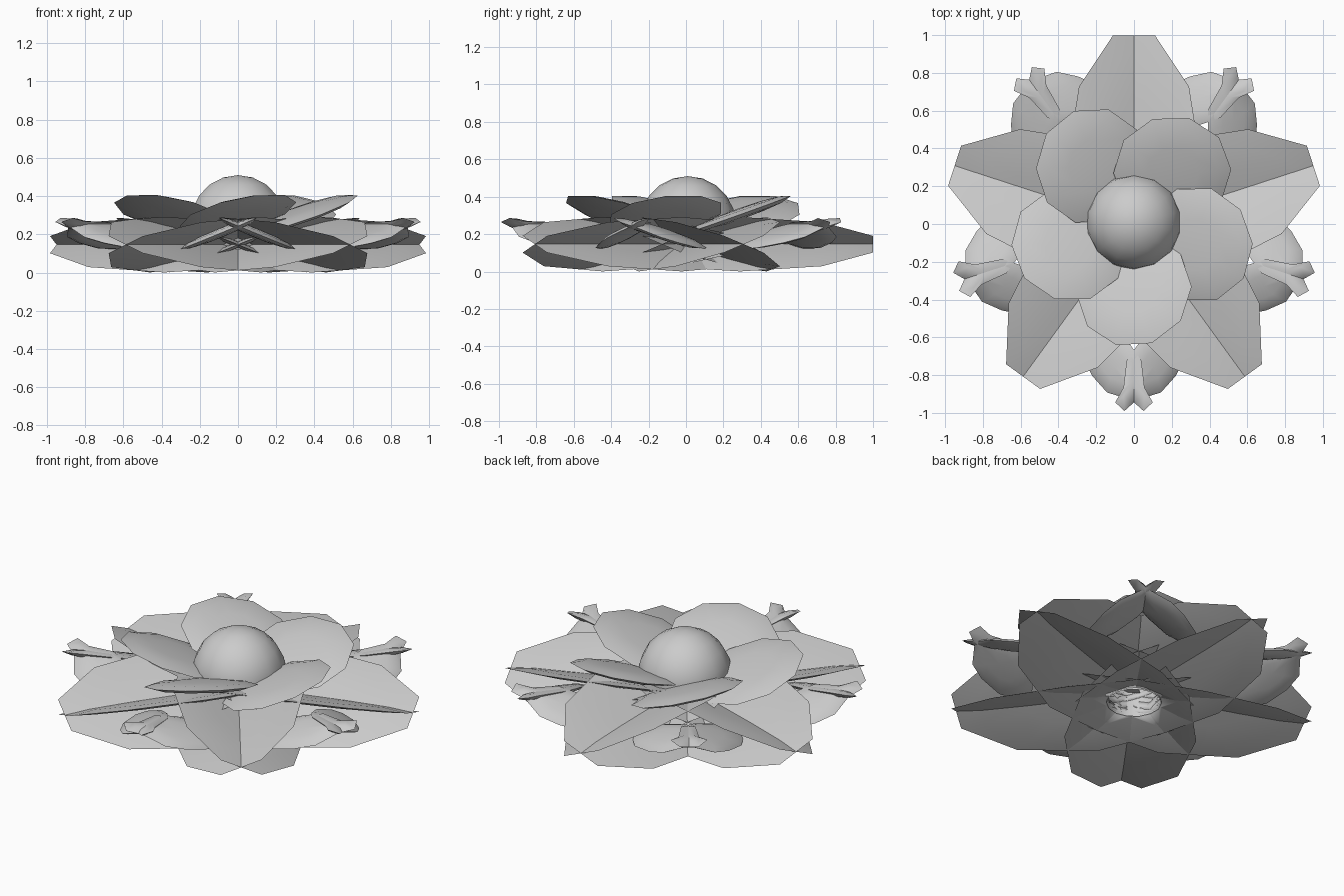
import bpy, bmesh
from math import sin, cos, radians, sqrt
from mathutils import Matrix, Vector

cube = bpy.data.objects.get("Cube")
if cube:
    bpy.data.objects.remove(cube)

grey = bpy.data.materials.new("pale_grey")
grey.use_nodes = True
COLOUR = (0.6, 0.6, 0.6, 1)
grey.diffuse_color = COLOUR
grey.node_tree.nodes["Principled BSDF"].inputs["Base Color"].default_value = COLOUR


def finish(name, bm, matrix):
    """Turn a bmesh into a smooth-shaded object in the shared material."""
    bm.transform(matrix)
    bmesh.ops.recalc_face_normals(bm, faces=bm.faces)
    for face in bm.faces:
        face.smooth = True
    mesh = bpy.data.meshes.new(name)
    bm.to_mesh(mesh)
    bm.free()
    mesh.materials.append(grey)
    obj = bpy.data.objects.new(name, mesh)
    bpy.context.collection.objects.link(obj)
    return obj


def lens(name, outline, thick, matrix):
    """Thin lens-shaped petal with a sharp rim, domed on both sides."""
    bm = bmesh.new()
    n = len(outline)
    mid = sum((Vector(p) for p in outline), Vector((0, 0))) / n
    rim = [bm.verts.new((x, y, 0)) for x, y in outline]
    for side in (1, -1):
        last = rim
        for s in (0.8, 0.45):
            z = side * thick * sqrt(1 - s * s)
            ring = [bm.verts.new((*(mid + (Vector(p) - mid) * s), z)) for p in outline]
            for i in range(n):
                j = (i + 1) % n
                bm.faces.new((last[i], last[j], ring[j], ring[i]))
            last = ring
        top = bm.verts.new((*mid, side * thick))
        for i in range(n):
            bm.faces.new((last[i], last[(i + 1) % n], top))
    for i in range(n):
        bm.edges.get((rim[i], rim[(i + 1) % n])).smooth = False
    return finish(name, bm, matrix)


def decagon(a, b, cx=0):
    """Ten-sided ellipse with a flat side at each end."""
    angles = [radians(18 + 36 * i) for i in range(10)]
    return [(cx + a * cos(t), b * sin(t)) for t in angles]


def frame(x_axis, y_hint):
    """Rotation whose x and y follow two given directions."""
    x = Vector(x_axis).normalized()
    z = x.cross(Vector(y_hint)).normalized()
    return Matrix((x, z.cross(x), z)).transposed().to_4x4()


def tube(name, radius, depth, z, caps):
    bm = bmesh.new()
    bmesh.ops.create_cone(bm, cap_ends=caps, segments=14,
                          radius1=radius, radius2=radius, depth=depth)
    return finish(name, bm, Matrix.Translation((0, 0, z)))


def spin(start, k):
    return Matrix.Rotation(radians(start + 72 * k), 4, 'Z')


# Helper that cuts the round hole underneath
cutter = tube("hole_cutter", 0.15, 0.4, 0.07, True)
cutter.hide_render = True
cutter.display_type = 'WIRE'

# Large outer petals: two crossing blades in each of five directions
TILT = radians(22)
blade = decagon(0.745, 0.36 / cos(TILT), 0.29)
for k in range(5):
    place = Matrix.Translation((0, 0, 0.146)) @ spin(90, k)
    for side, label in ((1, "a"), (-1, "b")):
        petal = lens(f"outer_petal_{k + 1}{label}", blade, 0.022,
                     place @ Matrix.Rotation(side * TILT, 4, 'X'))
        cut = petal.modifiers.new("hole", 'BOOLEAN')
        cut.operation = 'DIFFERENCE'
        cut.solver = 'EXACT'
        cut.object = cutter

# Small petals between them, mirrored in pairs that cross at the tips
half = [(0, 0.035), (-0.09, 0.05), (-0.21, 0.13), (-0.33, 0.137), (-0.48, 0.11), (-0.58, 0.04)]
small = half + [(x, -w) for x, w in reversed(half)]
slant = Matrix.Translation((0.967, 0.075, 0.275)) @ frame((0.78, 0.62, 0.25), (-0.62, 0.78, 0.33))
for k in range(5):
    for flip, label in ((1, "a"), (-1, "b")):
        lens(f"small_petal_{k + 1}{label}", small, 0.025,
             spin(-90, k) @ Matrix.Diagonal((1, flip, 1, 1)) @ slant)

# Inner petals: ten-sided discs tilted like a pinwheel
lean = frame((1, 0, 0.28), (0, 1, 0.22))
for k, reach in enumerate((0.35, 0.35, 0.345, 0.38, 0.36)):
    lens(f"inner_petal_{k + 1}", decagon(0.312, 0.312), 0.03,
         spin(-90, k) @ Matrix.Translation((reach, 0, 0.305)) @ lean)

# Domed centre, open underneath
bm = bmesh.new()
bmesh.ops.create_uvsphere(bm, u_segments=14, v_segments=10, radius=0.257)
low = [v for v in bm.verts if v.co.z < -0.18]
bmesh.ops.delete(bm, geom=low, context='VERTS')
finish("flower_centre", bm, Matrix.Translation((0, 0.01, 0.253)))

# Hollow collar lining the hole
tube("hollow_collar", 0.15, 0.17, 0.145, False)
